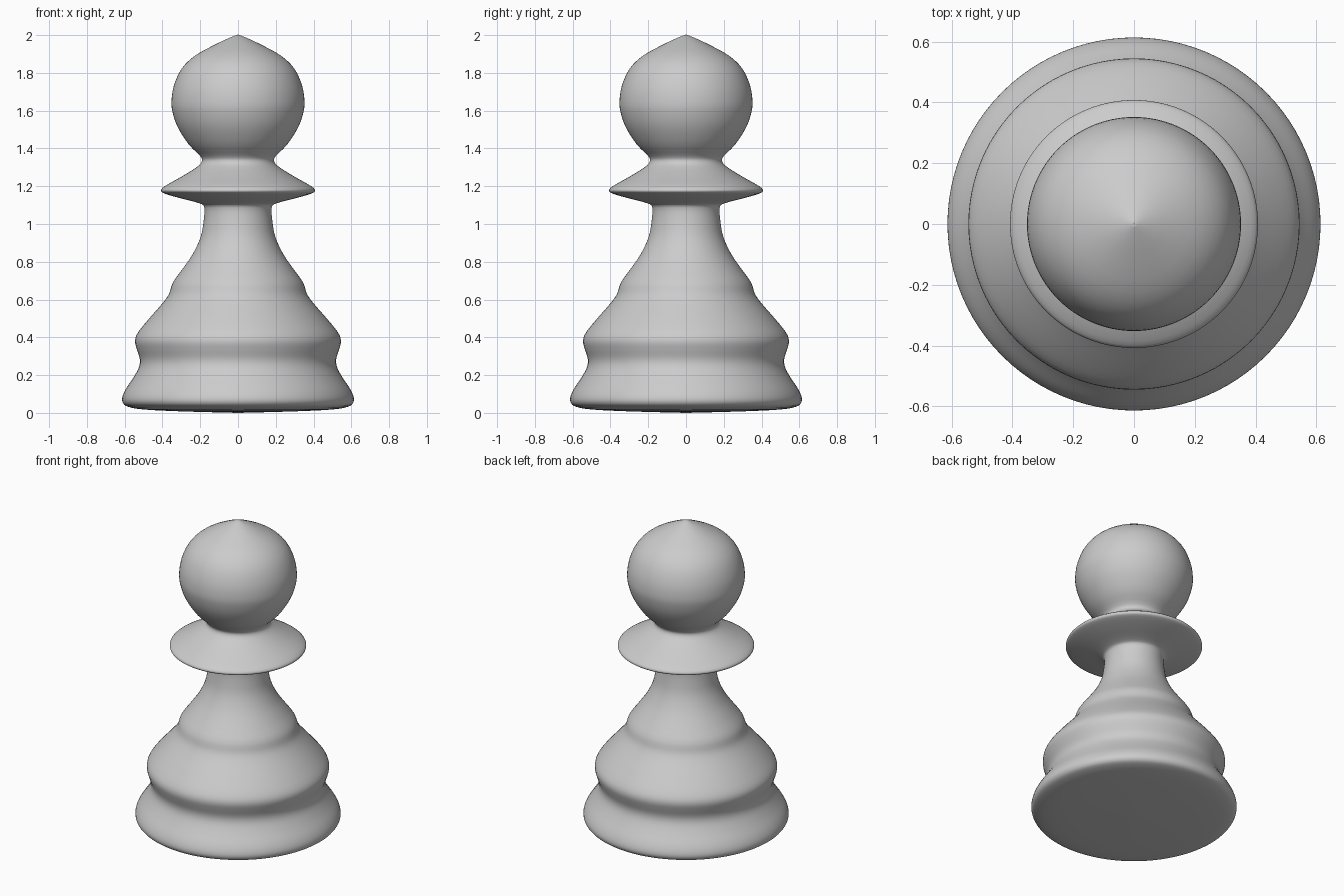
import bpy, bmesh
from math import tau
from mathutils import Vector

if "Cube" in bpy.data.objects:
    bpy.data.objects.remove(bpy.data.objects["Cube"])

# Profile (radius, height) from the underside centre up to the tip
PROFILE = [
    (0, 0.0), (0.3, 0.008), (0.5, 0.018), (0.58, 0.032), (0.608, 0.05), (0.613, 0.08),
    (0.595, 0.125), (0.555, 0.185), (0.525, 0.24), (0.52, 0.285),
    (0.535, 0.335), (0.545, 0.38), (0.53, 0.425), (0.47, 0.5),
    (0.4, 0.58), (0.365, 0.63), (0.345, 0.69), (0.295, 0.76),
    (0.24, 0.84), (0.2, 0.925), (0.184, 1.0), (0.178, 1.085),
    (0.205, 1.11), (0.3, 1.135), (0.385, 1.16), (0.408, 1.177),
    (0.385, 1.202), (0.3, 1.25), (0.22, 1.3), (0.192, 1.33),
    (0.2, 1.36), (0.26, 1.42), (0.318, 1.51), (0.346, 1.59),
    (0.352, 1.65), (0.34, 1.73), (0.3, 1.82), (0.225, 1.893),
    (0.095, 1.963), (0.012, 1.999), (0, 2.0),
]


def smooth_curve(points, steps):
    """Catmull-Rom curve through the points."""
    p = [Vector((r, 0, z)) for r, z in points]
    p = [p[0]] + p + [p[-1]]
    out = []
    for a, b, c, d in zip(p, p[1:], p[2:], p[3:]):
        for i in range(steps):
            t = i / steps
            out.append(0.5 * (2 * b + (c - a) * t + (2 * a - 5 * b + 4 * c - d) * t ** 2
                              + (3 * b - a - 3 * c + d) * t ** 3))
    return out + [p[-1]]


# Lathe the profile around z
bm = bmesh.new()
verts = [bm.verts.new((max(v.x, 0), 0, v.z)) for v in smooth_curve(PROFILE, 3)]
edges = [bm.edges.new(pair) for pair in zip(verts, verts[1:])]
bmesh.ops.spin(bm, geom=verts + edges, cent=(0, 0, 0), axis=(0, 0, 1),
               angle=tau, steps=96, use_merge=False)
bmesh.ops.remove_doubles(bm, verts=bm.verts, dist=0.0001)
bmesh.ops.recalc_face_normals(bm, faces=bm.faces)
for f in bm.faces:
    f.smooth = True

mesh = bpy.data.meshes.new("chess_pawn")
bm.to_mesh(mesh)
bm.free()
pawn = bpy.data.objects.new("chess_pawn", mesh)
bpy.context.collection.objects.link(pawn)
